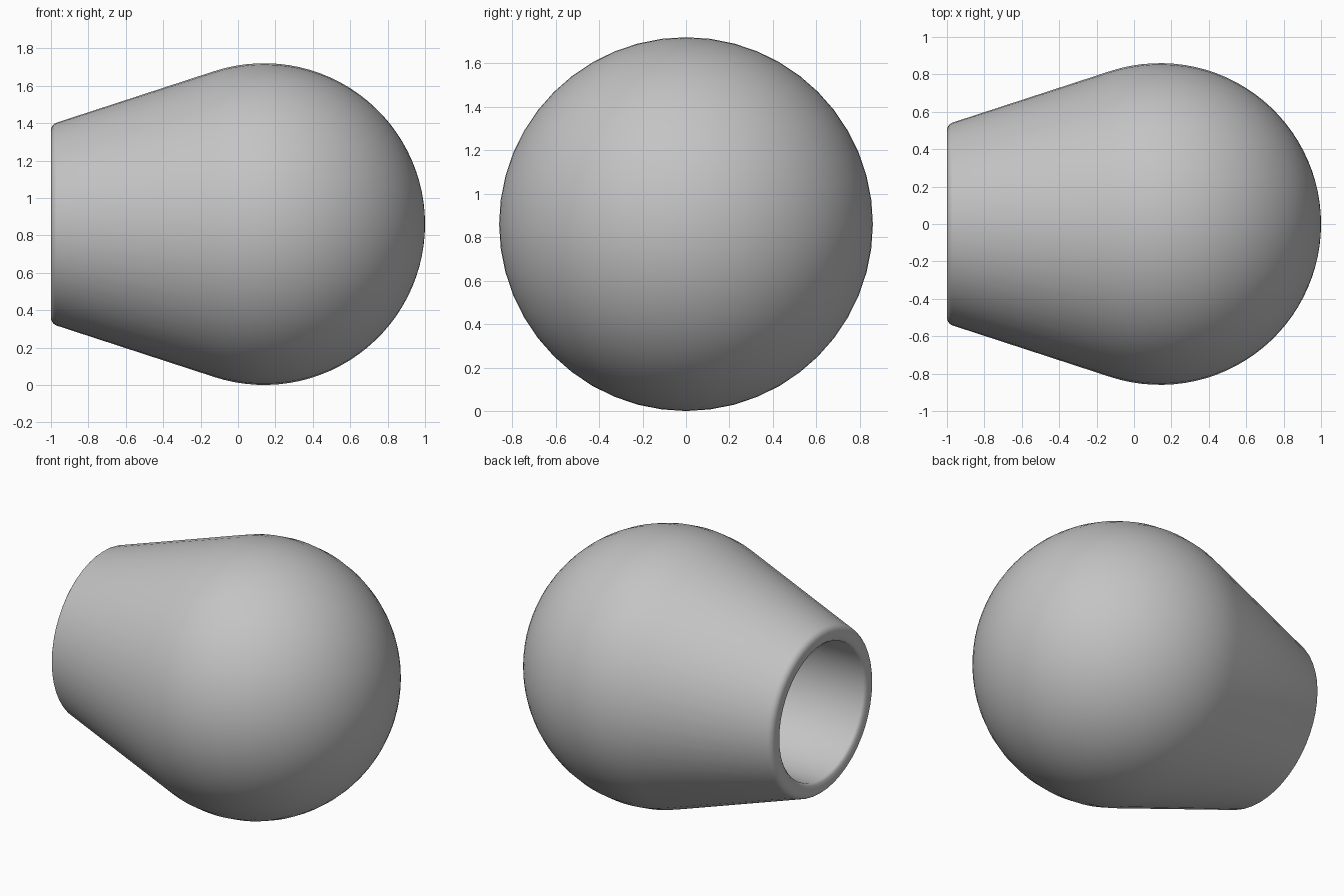
import bpy, bmesh, math
from mathutils import Vector

old = bpy.data.objects.get("Cube")
if old:
    bpy.data.objects.remove(old)

RADIUS = 0.86          # ball radius, also the height of the axis
CENTRE = 0.14          # ball centre along x
TAPER = math.radians(18.3)
BORE = 0.44
SEGMENTS = 48
ARC_STEPS = 28

# Grey material
grey = bpy.data.materials.new("grey")
grey.use_nodes = True
colour = (0.55, 0.55, 0.55, 1)
grey.diffuse_color = colour
grey.node_tree.nodes["Principled BSDF"].inputs["Base Color"].default_value = colour

# Half profile: blind bore, rounded rim, tapered neck, ball
profile = [(-0.15, 0), (-0.15, BORE), (-0.985, BORE), (-1, BORE + 0.015)]
fillet = 0.045
for i in range(6):
    a = (math.pi / 2 - TAPER) * i / 5
    profile.append((-1 + fillet * (1 - math.cos(a)), 0.5 + fillet * math.sin(a)))
for i in range(ARC_STEPS + 1):
    a = math.pi / 2 + TAPER - (math.pi / 2 + TAPER) * i / ARC_STEPS
    profile.append((CENTRE + RADIUS * math.cos(a), RADIUS * math.sin(a)))

# Lathe the profile around the x axis
bm = bmesh.new()
verts = [bm.verts.new((x, 0, RADIUS + r)) for x, r in profile]
edges = [bm.edges.new(pair) for pair in zip(verts, verts[1:])]
bmesh.ops.spin(bm, geom=verts + edges, cent=Vector((0, 0, RADIUS)), axis=Vector((1, 0, 0)),
               angle=math.tau, steps=SEGMENTS, use_duplicate=False)
bmesh.ops.remove_doubles(bm, verts=bm.verts, dist=0.0005)
bmesh.ops.recalc_face_normals(bm, faces=bm.faces)

mesh = bpy.data.meshes.new("ball_knob")
bm.to_mesh(mesh)
bm.free()
mesh.materials.append(grey)
knob = bpy.data.objects.new("ball_knob", mesh)
bpy.context.collection.objects.link(knob)

# Smooth shading with a crisp bore edge
bpy.context.view_layer.objects.active = knob
knob.select_set(True)
bpy.ops.object.shade_smooth_by_angle(angle=math.radians(50))
